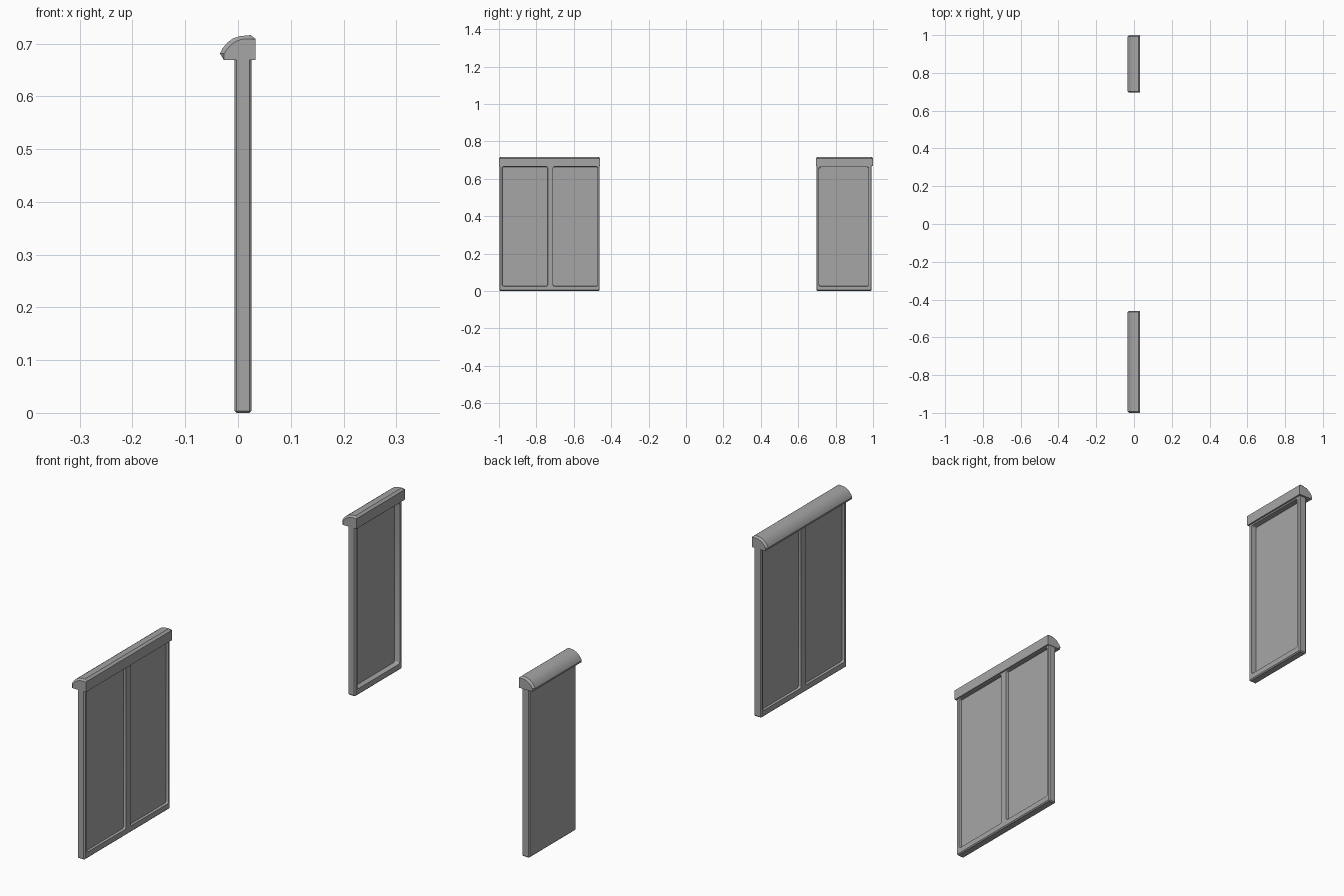
import bpy
import bmesh
from mathutils import Vector

default = bpy.data.objects.get("Cube")
if default:
    bpy.data.objects.remove(default, do_unlink=True)

GREY = (0.38, 0.38, 0.38, 1)
mat = bpy.data.materials.new("plain grey")
mat.use_nodes = True
mat.diffuse_color = GREY
mat.node_tree.nodes["Principled BSDF"].inputs["Base Color"].default_value = GREY

X0, X1 = -0.007, 0.026      # panel thickness
TOP = 0.671                 # panel height
EDGE = 0.004                # edge chamfer


def finish(bm, name):
    bmesh.ops.recalc_face_normals(bm, faces=bm.faces)
    mesh = bpy.data.meshes.new(name)
    bm.to_mesh(mesh)
    bm.free()
    mesh.materials.append(mat)
    obj = bpy.data.objects.new(name, mesh)
    bpy.context.collection.objects.link(obj)
    bpy.ops.object.select_all(action="DESELECT")
    obj.select_set(True)
    bpy.context.view_layer.objects.active = obj
    bpy.ops.object.shade_smooth_by_angle(angle=0.5)
    return obj


def panel(name, y0, y1, panes, z0, z1, recesses):
    """Chamfered slab with a sunken pane in each y range; recesses maps side to depth."""
    bm = bmesh.new()
    bmesh.ops.create_cube(bm, size=1)
    for v in bm.verts:
        v.co = Vector((X1 if v.co.x > 0 else X0,
                       y1 if v.co.y > 0 else y0,
                       TOP if v.co.z > 0 else 0))
    lower = [e for e in bm.edges if min(v.co.z for v in e.verts) < TOP / 2]
    bmesh.ops.bevel(bm, geom=lower, offset=EDGE, segments=1, affect="EDGES")

    # Slice the slab along the pane borders
    cuts = [((0, y, 0), (0, 1, 0)) for pane in panes for y in pane]
    cuts += [((0, 0, z), (0, 0, 1)) for z in (z0, z1)]
    for co, no in cuts:
        geom = bm.verts[:] + bm.edges[:] + bm.faces[:]
        bmesh.ops.bisect_plane(bm, geom=geom, plane_co=co, plane_no=no)
    bm.normal_update()

    # Sink the panes and round the pocket corners
    for side, depth in recesses.items():
        for a, b in panes:
            cell = [f for f in bm.faces if f.normal.x * side > 0.9
                    and a < f.calc_center_median().y < b
                    and z0 < f.calc_center_median().z < z1]
            ring = bmesh.ops.inset_individual(
                bm, faces=cell, thickness=0.001, depth=-depth,
                use_even_offset=True)["faces"]
            walls = {f for f in ring if abs(f.normal.x) < 0.9}
            corners = [e for e in bm.edges
                       if len(e.link_faces) == 2 and all(f in walls for f in e.link_faces)]
            bmesh.ops.bevel(bm, geom=corners, offset=0.008, segments=3,
                            profile=0.5, affect="EDGES")
            bm.normal_update()
    return finish(bm, name)


# Hood cross-section (x, z), full size and reduced at the end caps
HOOD = [(0.033, 0.669), (-0.027, 0.669), (-0.034, 0.681), (-0.030, 0.690),
        (-0.020, 0.702), (-0.009, 0.710), (0.003, 0.714), (0.024, 0.716),
        (0.033, 0.709)]
HOOD_END = [(0.033, 0.669), (-0.027, 0.669), (-0.026, 0.681), (-0.022, 0.688),
            (-0.013, 0.698), (-0.004, 0.704), (0.006, 0.708), (0.020, 0.709),
            (0.033, 0.709)]


def hood(name, y0, y1):
    """Half-rounded hood with chamfered ends."""
    bm = bmesh.new()
    stations = [(y0, HOOD_END), (y0 + 0.007, HOOD), (y1 - 0.007, HOOD), (y1, HOOD_END)]
    rings = [[bm.verts.new((x, y, z)) for x, z in prof] for y, prof in stations]
    n = len(HOOD)
    for r, s in zip(rings, rings[1:]):
        for i in range(n):
            j = (i + 1) % n
            bm.faces.new((r[i], r[j], s[j], s[i]))
    bm.faces.new(rings[0])
    bm.faces.new(rings[-1])
    return finish(bm, name)


# Wide double panel, sunken on both sides
panel("double_panel", -0.998, -0.462, [(-0.983, -0.739), (-0.711, -0.472)],
      0.025, 0.665, {1: 0.010, -1: 0.010})
hood("double_hood", -1.0, -0.46)

# Narrow single panel, sunken on one side only
panel("single_panel", 0.697, 0.992, [(0.711, 0.977)], 0.025, 0.663, {1: 0.022})
hood("single_hood", 0.695, 1.0)
